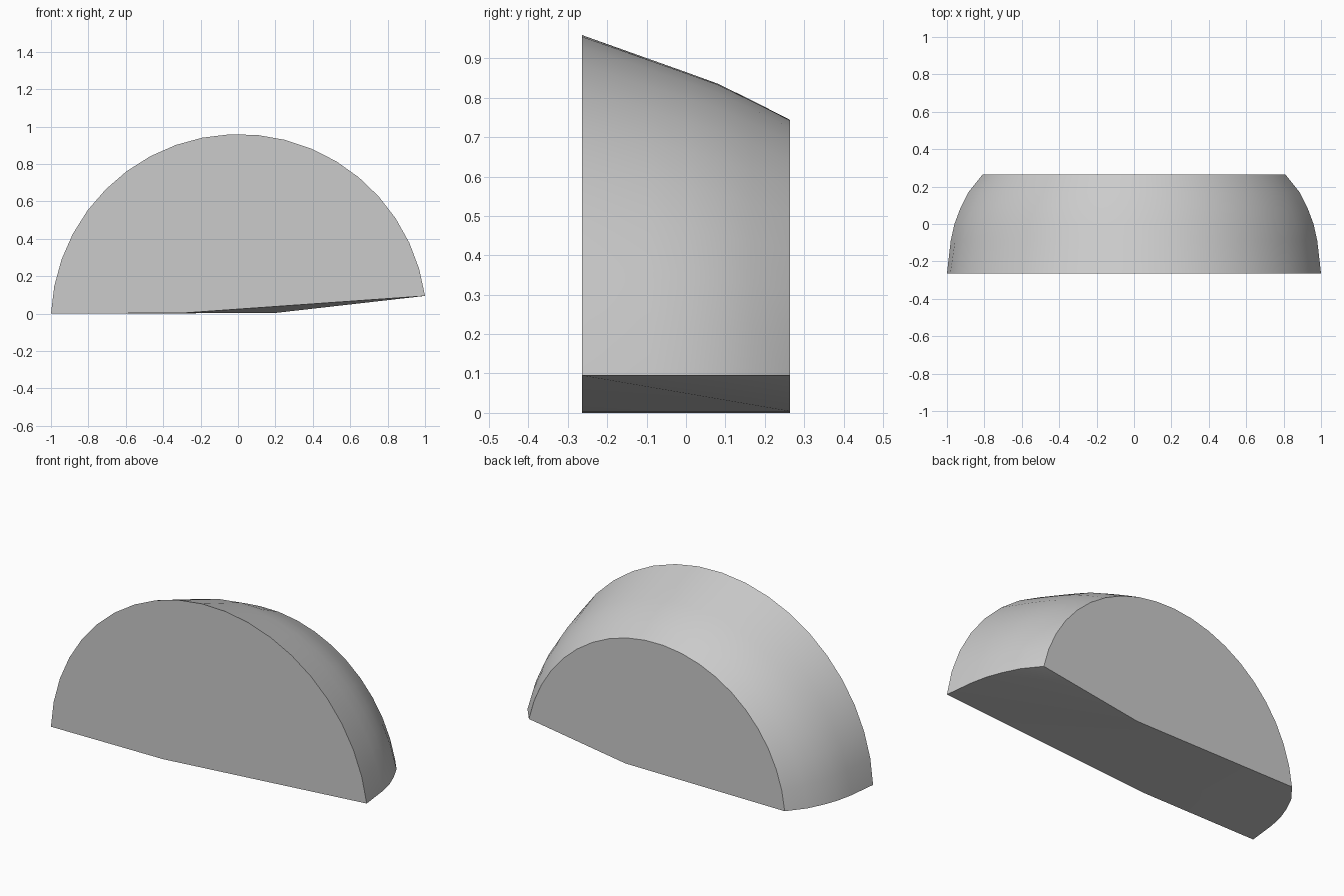
import bpy, bmesh, math

cube = bpy.data.objects.get("Cube")
if cube:
    bpy.data.objects.remove(cube, do_unlink=True)

SEGMENTS = 20
RIGHT_Z = 0.095          # the arch's +x end sits a little higher
# depth, half width and height of each arch section, front to back
SECTIONS = [(-0.264, 1.0, 0.96), (-0.09, 0.98, 0.898), (0.0, 0.96, 0.866),
            (0.08, 0.93, 0.837), (0.17, 0.885, 0.793), (0.264, 0.81, 0.745)]


def arch(y, half, top):
    """Circular arc from the left foot to the raised foot, reaching the given top."""
    tilt = math.atan2(RIGHT_Z, 2 * half)
    chord = half / math.cos(tilt)
    rise = top - RIGHT_Z / 2
    drop = (chord ** 2 - rise ** 2) / (2 * rise)
    radius = rise + drop
    cx, cz = drop * math.sin(tilt), RIGHT_Z / 2 - drop * math.cos(tilt)
    sweep = math.atan2(chord, drop)
    for i in range(SEGMENTS + 1):
        a = -sweep + 2 * sweep * i / SEGMENTS - tilt
        yield (cx + radius * math.sin(a), y, max(0, cz + radius * math.cos(a)))


bm = bmesh.new()
rings = [[bm.verts.new(p) for p in arch(*s)] for s in SECTIONS]

# Curved outer shell
for a, b in zip(rings, rings[1:]):
    for i in range(SEGMENTS):
        bm.faces.new((a[i], a[i + 1], b[i + 1], b[i]))

# Folded underside, with the fold running diagonally
fold_front = bm.verts.new((-0.29, -0.264, 0.004))
fold_back = bm.verts.new((0.2, 0.264, 0.004))
left = [r[0] for r in rings]
right = [r[-1] for r in rings]
bm.faces.new(left + [fold_back, fold_front])
bm.faces.new((fold_front, fold_back, right[0]))
for a, b in zip(right, right[1:]):
    bm.faces.new((fold_back, b, a))

# Flat front and back
bm.faces.new(rings[0] + [fold_front])
bm.faces.new(rings[-1] + [fold_back])
bmesh.ops.recalc_face_normals(bm, faces=bm.faces)

mesh = bpy.data.meshes.new("half_dome_block")
bm.to_mesh(mesh)
bm.free()
block = bpy.data.objects.new("half_dome_block", mesh)
bpy.context.collection.objects.link(block)

# Plain grey finish
grey = bpy.data.materials.new("plain_grey")
grey.use_nodes = True
colour = (0.6, 0.6, 0.6, 1)
grey.diffuse_color = colour
grey.node_tree.nodes["Principled BSDF"].inputs["Base Color"].default_value = colour
mesh.materials.append(grey)

bpy.ops.object.select_all(action="DESELECT")
block.select_set(True)
bpy.context.view_layer.objects.active = block
bpy.ops.object.shade_smooth_by_angle(angle=math.radians(30))
